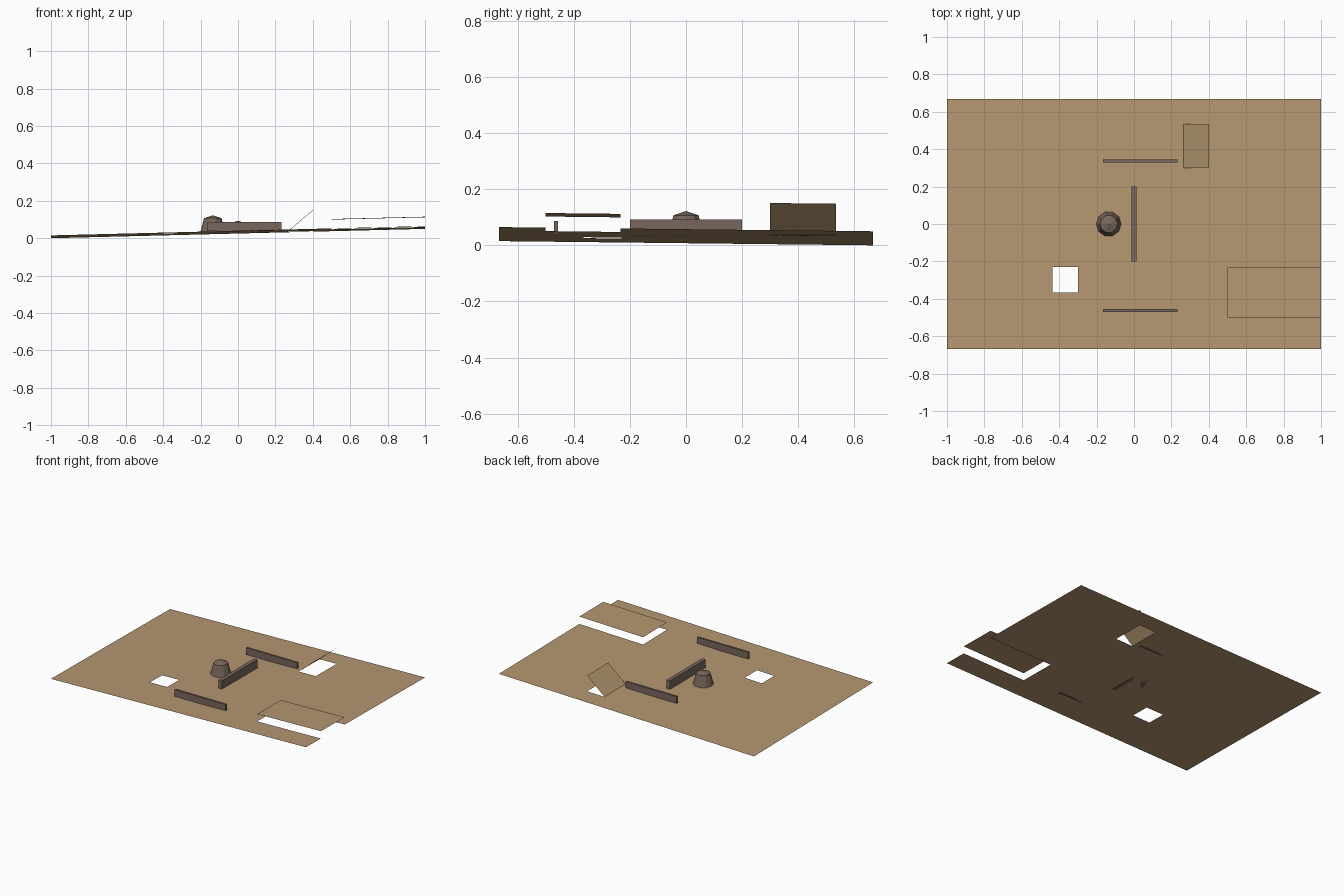
import bpy, bmesh
from math import sin, cos, pi
from mathutils import Vector

if "Cube" in bpy.data.objects:
    bpy.data.objects.remove(bpy.data.objects["Cube"])


def material(name, rgb):
    m = bpy.data.materials.new(name)
    m.use_nodes = True
    m.diffuse_color = (*rgb, 1)
    m.node_tree.nodes["Principled BSDF"].inputs["Base Color"].default_value = (*rgb, 1)
    return m


tan = material("tan board", (0.46, 0.31, 0.165))
umber = material("grey brown", (0.19, 0.135, 0.11))


def ground(x, y):
    """Height of the gently tilted board."""
    return 0.0325 + 0.025 * x - 0.0112 * y


def finish(bm, name, mat):
    me = bpy.data.meshes.new(name)
    bm.to_mesh(me)
    bm.free()
    me.materials.append(mat)
    ob = bpy.data.objects.new(name, me)
    bpy.context.collection.objects.link(ob)
    return ob


def quad(name, points):
    bm = bmesh.new()
    bm.faces.new([bm.verts.new(p) for p in points])
    return finish(bm, name, tan)


# Openings as x0, x1, y0, y1
pit = (-0.435, -0.30, -0.365, -0.23)
hatch = (0.265, 0.40, 0.30, 0.535)
notch = (0.50, 1.0, -0.50, -0.233)
openings = (pit, hatch, notch)

# Tilted board with the openings cut out
half = 0.667
bm = bmesh.new()
bm.faces.new([bm.verts.new((x, y, 0)) for x, y in
              ((-1, -half), (1, -half), (1, half), (-1, half))])
for x0, x1, y0, y1 in openings:
    for co, no in (((x0, 0, 0), (1, 0, 0)), ((x1, 0, 0), (1, 0, 0)),
                   ((0, y0, 0), (0, 1, 0)), ((0, y1, 0), (0, 1, 0))):
        bmesh.ops.bisect_plane(bm, geom=bm.verts[:] + bm.edges[:] + bm.faces[:],
                               plane_co=co, plane_no=no)


def is_open(f):
    c = f.calc_center_median()
    return any(x0 < c.x < x1 and y0 < c.y < y1 for x0, x1, y0, y1 in openings)


bmesh.ops.delete(bm, geom=[f for f in bm.faces if is_open(f)], context='FACES')
for v in bm.verts:
    v.co.z = ground(v.co.x, v.co.y)
finish(bm, "board", tan)

# Raised panel hovering over the notch
x0, x1, y0, y1 = notch
quad("raised_panel", [(x, y, ground(x, y) + 0.052) for x, y in
                      ((x0, y0), (x1, y0), (x1, y1), (x0, y1))])

# Open hatch flap hinged on one side of its hole
x0, x1, y0, y1 = hatch
quad("hatch_flap", [(x, y, ground(x0, y) + lift) for x, y, lift in
                    ((x0, y0, 0), (x1, y0, 0.115), (x1, y1, 0.115), (x0, y1, 0))])


# Low upright walls
def wall(name, x, y, sx, sy, height):
    bm = bmesh.new()
    bmesh.ops.create_cube(bm, size=1)
    for v in bm.verts:
        v.co = Vector((x + v.co.x * sx, y + v.co.y * sy,
                       ground(x, y) + (v.co.z + 0.5) * height))
    finish(bm, name, umber)


wall("back_wall", 0.033, 0.337, 0.40, 0.015, 0.048)
wall("front_wall", 0.033, -0.463, 0.40, 0.015, 0.048)
wall("middle_wall", 0, 0, 0.027, 0.40, 0.06)

# Faceted mound: tapering ten-sided body under a shallow pointed cap
bm = bmesh.new()
cx = -0.135
rings = []
for radius, z in ((0.067, 0.03), (0.047, 0.107)):
    rings.append([bm.verts.new((cx + radius * cos(i * pi / 5), radius * sin(i * pi / 5), z))
                  for i in range(10)])
apex = bm.verts.new((cx, 0, 0.122))
low, high = rings
bm.faces.new(low[::-1])
for i in range(10):
    j = (i + 1) % 10
    bm.faces.new((low[i], low[j], high[j], high[i]))
    bm.faces.new((high[i], high[j], apex))
finish(bm, "mound", umber)
